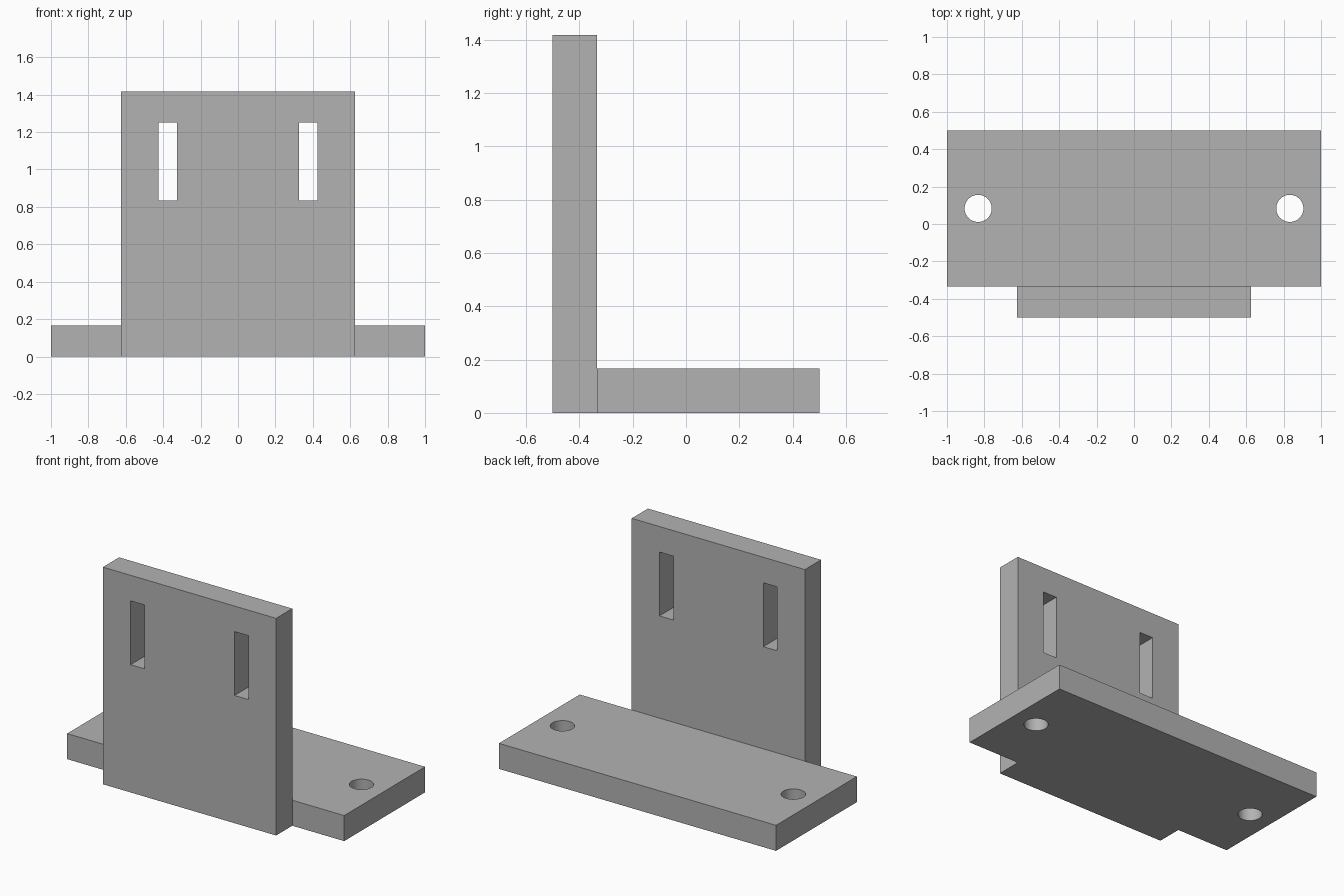
import bpy
import math

cube = bpy.data.objects.get("Cube")
if cube:
    bpy.data.objects.remove(cube, do_unlink=True)

U = 1 / 12  # design module

grey = bpy.data.materials.new("plain grey")
grey.use_nodes = True
colour = (0.45, 0.45, 0.45, 1)
grey.diffuse_color = colour
grey.node_tree.nodes["Principled BSDF"].inputs["Base Color"].default_value = colour


def finish(name):
    obj = bpy.context.object
    obj.name = name
    obj.data.materials.append(grey)
    bpy.ops.object.transform_apply(location=False, rotation=False, scale=True)
    return obj


def box(name, size, centre):
    bpy.ops.mesh.primitive_cube_add(size=1, location=[c * U for c in centre])
    bpy.context.object.scale = [s * U for s in size]
    return finish(name)


def combine(target, tool, operation):
    """Apply a boolean, then drop the tool object."""
    bpy.ops.object.select_all(action="DESELECT")
    bpy.context.view_layer.objects.active = target
    target.select_set(True)
    mod = target.modifiers.new(operation.lower(), "BOOLEAN")
    mod.operation = operation
    mod.solver = "EXACT"
    mod.object = tool
    bpy.ops.object.modifier_apply(modifier=mod.name)
    bpy.data.objects.remove(tool, do_unlink=True)


# Base flange and upright plate
bracket = box("angle_bracket", (24, 10, 2), (0, 1, 1))
plate = box("upright_plate", (15, 2, 17), (0, -5, 8.5))

for side in (-1, 1):
    # Vertical adjustment slot
    slot = box("slot_cutter", (1.2, 4, 5), (side * 4.5, -5, 12.5))
    combine(plate, slot, "DIFFERENCE")
    # Round mounting hole
    bpy.ops.mesh.primitive_cylinder_add(
        vertices=48, radius=0.87 * U, depth=4 * U,
        location=(side * 10 * U, U, U))
    combine(bracket, finish("hole_cutter"), "DIFFERENCE")

# Join both into one solid
combine(bracket, plate, "UNION")
bpy.ops.object.shade_smooth_by_angle(angle=math.radians(30))
